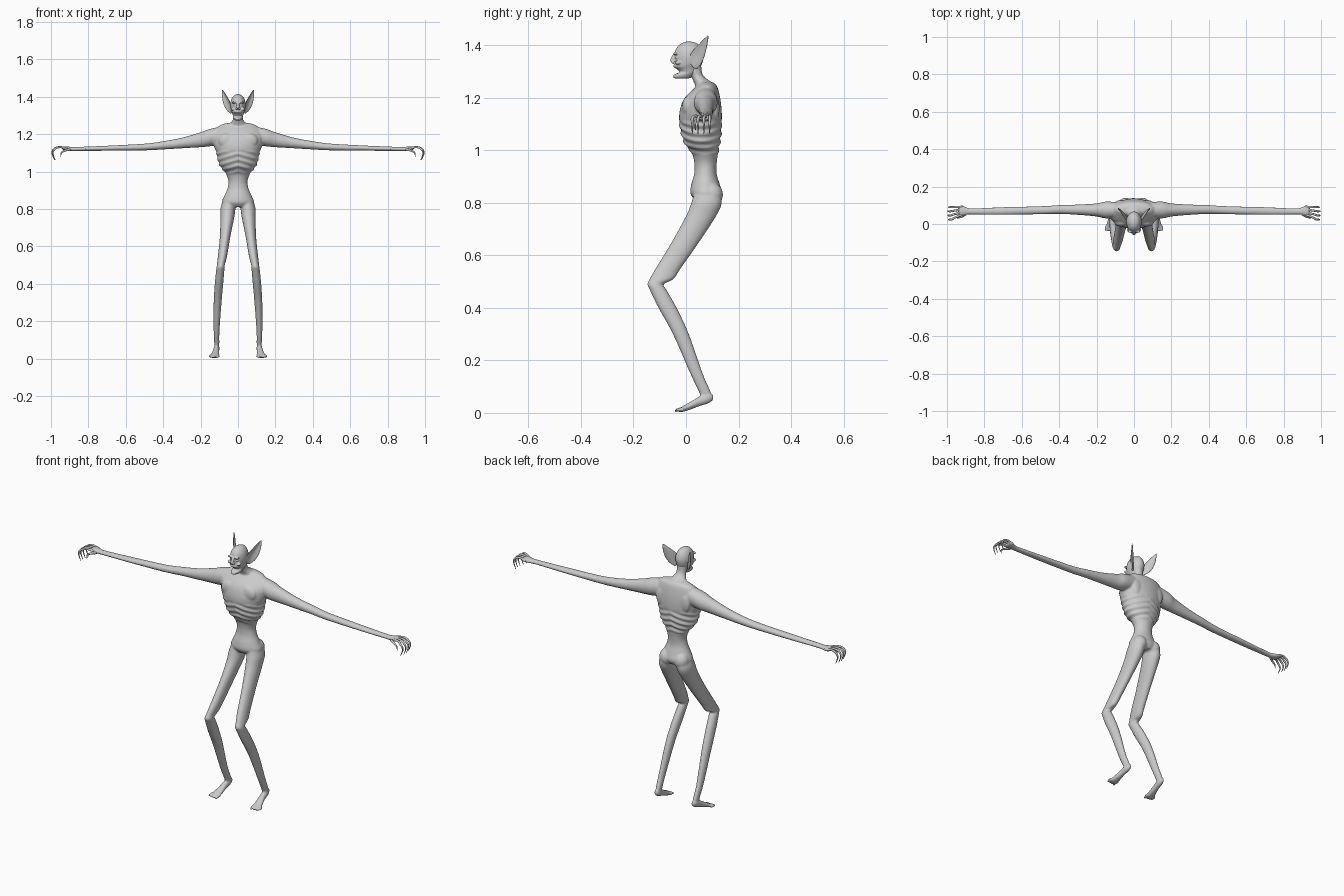
import bpy, bmesh, math
from mathutils import Vector, Matrix

cube = bpy.data.objects.get("Cube")
if cube:
    bpy.data.objects.remove(cube, do_unlink=True)

skin = bpy.data.materials.new("grey_skin")
skin.use_nodes = True
tone = (0.6, 0.6, 0.6, 1)
skin.diffuse_color = tone
bsdf = skin.node_tree.nodes["Principled BSDF"]
bsdf.inputs["Base Color"].default_value = tone
bsdf.inputs["Roughness"].default_value = 0.7


def spline(rows, steps):
    """Resample rows of values with a smooth interpolating curve."""
    rows = [Vector(r) for r in rows]
    out = []
    for i in range(len(rows) - 1):
        a, b = rows[max(i - 1, 0)], rows[i]
        c, d = rows[i + 1], rows[min(i + 2, len(rows) - 1)]
        for k in range(steps):
            t = k / steps
            out.append(b + (c - a) * t / 2 + (a * 2 - b * 5 + c * 4 - d) * t * t / 2
                       + (b * 3 - a - c * 3 + d) * t ** 3 / 2)
    return out + [rows[-1]]


def skin_rings(bm, rings):
    loops = [[bm.verts.new(p) for p in ring] for ring in rings]
    n = len(loops[0])
    for a, b in zip(loops, loops[1:]):
        for i in range(n):
            j = (i + 1) % n
            bm.faces.new((a[i], a[j], b[j], b[i]))
    bm.faces.new(loops[0][::-1])
    bm.faces.new(loops[-1])
    return [v for loop in loops for v in loop]


def loft(bm, axis, rows, side=1, steps=5, sides=28):
    """Elliptical sections; each row is position, then low and high bounds."""
    order = {"X": (2, 0, 1), "Y": (0, 2, 1), "Z": (0, 1, 2)}[axis]
    rings = []
    for p, u0, u1, v0, v1 in spline(rows, steps):
        ring = []
        for i in range(sides):
            a = math.tau * i / sides
            u = (u0 + u1) / 2 + (u1 - u0) / 2 * math.cos(a)
            v = (v0 + v1) / 2 + (v1 - v0) / 2 * math.sin(a)
            x, y, z = {"X": (p, u, v), "Y": (u, p, v), "Z": (u, v, p)}[axis]
            ring.append((side * x, y, z))
        rings.append(ring)
    return skin_rings(bm, rings)


def tube(bm, rows, across, side=1, sides=10):
    """Round tapering tube; each row is x, y, z, radius."""
    pts = spline(rows, 4)
    rings = []
    for i, p in enumerate(pts):
        tangent = (pts[min(i + 1, len(pts) - 1)] - pts[max(i - 1, 0)]).to_3d().normalized()
        v = tangent.cross(Vector(across)).normalized()
        u = v.cross(tangent)
        ring = []
        for k in range(sides):
            a = math.tau * k / sides
            q = p.to_3d() + (u * math.cos(a) + v * math.sin(a)) * p[3]
            ring.append((side * q.x, q.y, q.z))
        rings.append(ring)
    skin_rings(bm, rings)


def blob(bm, centre, size, side=1):
    x, y, z = centre
    mat = Matrix.Translation((side * x, y, z)) @ Matrix.Diagonal((*size, 1))
    bmesh.ops.create_uvsphere(bm, u_segments=20, v_segments=12, radius=1, matrix=mat)


def finish(name, bm, voxel=None, repeat=3):
    bmesh.ops.recalc_face_normals(bm, faces=bm.faces[:])
    mesh = bpy.data.meshes.new(name)
    bm.to_mesh(mesh)
    bm.free()
    mesh.materials.append(skin)
    mesh.polygons.foreach_set("use_smooth", [True] * len(mesh.polygons))
    obj = bpy.data.objects.new(name, mesh)
    bpy.context.collection.objects.link(obj)
    if voxel:
        remesh = obj.modifiers.new("fuse", "REMESH")
        remesh.mode = "VOXEL"
        remesh.voxel_size = voxel
        remesh.use_smooth_shade = True
        relax = obj.modifiers.new("relax", "SMOOTH")
        relax.factor = 0.5
        relax.iterations = repeat
    return obj


# Torso with rib ridges, and neck
body = bmesh.new()
torso = [(1.26, .05, .05, .1), (1.245, .1, .04, .118), (1.2, .135, -.005, .13),
         (1.15, .132, -.024, .136), (1.1, .116, -.025, .136), (1.05, .105, -.014, .133),
         (1.02, .09, -.002, .128), (.99, .066, .022, .122), (.95, .051, .032, .117),
         (.91, .056, .031, .117), (.87, .073, .02, .129), (.835, .087, .017, .138),
         (.81, .07, .035, .125)]
for v in loft(body, "Z", [(z, -w, w, a, b) for z, w, a, b in torso], steps=8, sides=40):
    if .99 < v.co.z < 1.11:
        ridge = math.sin(math.tau * (v.co.z + .3 * abs(v.co.x)) / .032)
        out = Vector((v.co.x, v.co.y - .055, 0)).normalized()
        v.co += out * .004 * ridge
neck = [(1.34, .027, 0, .058), (1.3, .026, .012, .06), (1.28, .027, .02, .07),
        (1.26, .04, .03, .095), (1.235, .06, .04, .11)]
loft(body, "Z", [(z, -w, w, a, b) for z, w, a, b in neck])

arm = [(.06, .035, .115, 1.15, 1.247), (.15, .03, .12, 1.135, 1.228),
       (.2, .04, .11, 1.13, 1.21), (.3, .049, .104, 1.124, 1.181),
       (.4, .054, .101, 1.118, 1.162), (.5, .052, .095, 1.113, 1.149),
       (.7, .049, .09, 1.111, 1.138), (.85, .05, .084, 1.11, 1.132),
       (.89, .05, .087, 1.109, 1.132), (.92, .042, .099, 1.112, 1.134),
       (.94, .046, .096, 1.116, 1.132)]
leg = [(.85, .012, .08, .035, .13), (.8, .014, .094, .02, .136),
       (.75, .021, .094, 0, .115), (.65, .041, .097, -.055, .05),
       (.55, .058, .107, -.116, -.02), (.51, .068, .112, -.139, -.047),
       (.49, .072, .114, -.147, -.085), (.47, .073, .117, -.139, -.075),
       (.4, .079, .124, -.105, -.035), (.3, .088, .13, -.05, .011),
       (.15, .099, .13, .016, .064), (.08, .1, .127, .049, .094), (.05, .102, .124, .06, .1)]
foot = [(.104, .106, .12, .05, .07), (.085, .099, .129, .036, .075),
        (.05, .101, .133, .025, .062), (.015, .1, .142, .012, .041),
        (-.015, .1, .152, .003, .024), (-.026, .104, .15, .003, .018)]

# Arms, legs, feet and muscle masses, both sides
for s in (1, -1):
    loft(body, "X", arm, s)
    loft(body, "Z", leg, s)
    loft(body, "Y", foot, s)
    blob(body, (.045, .098, .832), (.04, .043, .045), s)
    blob(body, (.07, .112, 1.16), (.032, .016, .05), s)
    blob(body, (.06, .005, 1.165), (.045, .02, .04), s)
    for i in range(4):
        x = .105 + .0145 * i
        tube(body, [(x, -.01, .013, .008), (x + .001, -.03, .012, .007),
                    (x + .002, -.043 + .003 * i, .006, .005)], (1, 0, 0), s)
finish("body", body, .005)

# Fingers and thumbs
for s, label in ((1, "left"), (-1, "right")):
    hand = bmesh.new()
    for i in range(4):
        y, tip, reach = .051 + .0135 * i, .024 + .022 * i, -.004 * abs(i - 1.5)
        mid = (y + tip) / 2
        tube(hand, [(.915, y, 1.122, .007), (.95, mid, 1.131, .0055),
                    (.982 + reach, tip, 1.123, .0055), (.996 + reach, tip, 1.1, .004),
                    (.983 + reach, tip, 1.062, .0012)], (0, 1, 0), s)
    tube(hand, [(.9, .052, 1.117, .007), (.925, .038, 1.112, .0055),
                (.945, .034, 1.1, .004), (.948, .036, 1.078, .0012)], (0, 1, 0), s)
    finish(label + "_fingers", hand)

# Head: skull with open mouth, nose, brow and cheekbones
head = bmesh.new()
skull = [(1.414, .006, 0, .022), (1.405, .023, -.022, .046), (1.385, .036, -.039, .061),
         (1.36, .041, -.044, .067), (1.335, .039, -.043, .063), (1.319, .034, -.049, .056),
         (1.309, .03, -.034, .05), (1.298, .027, -.026, .044), (1.288, .025, -.046, .035),
         (1.277, .019, -.048, .02), (1.273, .01, -.035, .0)]
loft(head, "Z", [(z, -w, w, a, b) for z, w, a, b in skull])
tube(head, [(0, -.04, 1.37, .006), (0, -.05, 1.35, .008), (0, -.053, 1.338, .008)], (1, 0, 0))
for s in (1, -1):
    blob(head, (.007, -.049, 1.336), (.006, .007, .006), s)
    blob(head, (.017, -.039, 1.369), (.016, .009, .006), s)
    blob(head, (.027, -.03, 1.334), (.011, .012, .008), s)
    blob(head, (.018, -.033, 1.354), (.008, .008, .006), s)
finish("head", head, .0025, 2)

# Large pointed ears: cupped leaf strips
inner = [(.034, .03, 1.312), (.034, .008, 1.338), (.04, .014, 1.37),
         (.06, .046, 1.403), (.083, .083, 1.439)]
outer = [(.038, .04, 1.308), (.062, .058, 1.325), (.08, .072, 1.36),
         (.087, .08, 1.397), (.085, .086, 1.438)]
for s, label in ((1, "left"), (-1, "right")):
    ear = bmesh.new()
    rows = []
    for i, (a, b) in enumerate(zip(inner, outer)):
        a, b = Vector(a), Vector(b)
        depth = math.sin(math.pi * i / 4) * .014
        m = (a + b) / 2 + Vector((-depth, depth, 0))
        rows.append([ear.verts.new((s * p.x, p.y, p.z)) for p in (a, m, b)])
    for r, q in zip(rows, rows[1:]):
        for k in range(2):
            ear.faces.new((r[k], r[k + 1], q[k + 1], q[k]))
    obj = finish(label + "_ear", ear)
    solid = obj.modifiers.new("thickness", "SOLIDIFY")
    solid.thickness = .006
    solid.offset = 0
    obj.modifiers.new("round", "SUBSURF").levels = 2
